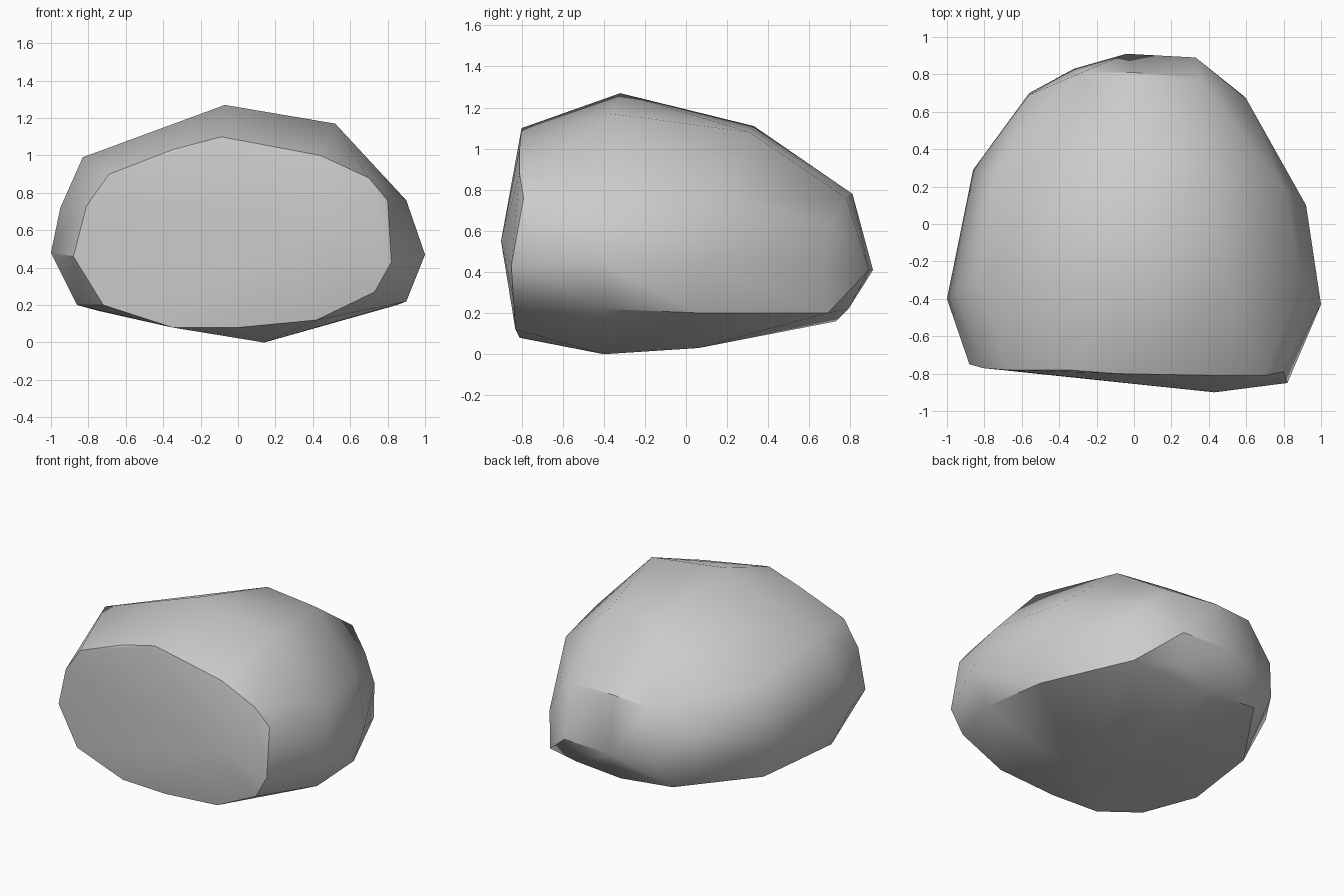
import bpy
import bmesh
import math

# Remove the default object
default_cube = bpy.data.objects.get("Cube")
if default_cube:
    bpy.data.objects.remove(default_cube, do_unlink=True)


def make_material(name, colour):
    material = bpy.data.materials.new(name)
    material.use_nodes = True
    material.diffuse_color = colour
    shader = material.node_tree.nodes["Principled BSDF"]
    shader.inputs["Base Color"].default_value = colour
    return material


# Flat, slightly bulging front facet
front_facet = [
    (-.88, -.75, .46), (-.81, -.77, .73), (-.69, -.78, .9), (-.35, -.78, 1.03),
    (-.09, -.8, 1.1), (.44, -.81, 1), (.7, -.81, .88), (.8, -.79, .76),
    (.82, -.85, .43), (.73, -.84, .27), (.42, -.83, .12), (0, -.81, .08),
    (-.35, -.79, .08), (-.72, -.77, .2), (.43, -.9, .55),
]

# Widest ring, with the summit and the resting point
belly_ring = [
    (-1, -.4, .48), (-.95, -.36, .72), (-.83, -.3, .99), (-.07, -.32, 1.27),
    (.52, -.36, 1.17), (.9, -.3, .76), (1, -.43, .47), (.9, -.4, .22),
    (.14, -.4, 0), (-.86, -.4, .2),
]

# Ring behind the summit
shoulder_ring = [
    (-.86, .29, .47), (-.75, .25, .85), (0, .33, 1.11), (.4, .31, 1.08),
    (.8, .2, .75), (.92, .1, .45), (.85, .08, .2), (.06, .06, .03),
    (-.75, .2, .17),
]

# Rim and ridge of the blunt back end
back_rim = [
    (-.56, .69, .6), (-.28, .81, .76), (0, .81, .78), (.35, .78, .76),
    (.5, .71, .63), (.6, .67, .46), (.58, .69, .2), (.3, .79, .22),
    (0, .73, .16), (-.4, .72, .2), (-.56, .7, .35),
]
back_ridge = [(-.32, .83, .4), (-.04, .91, .41), (.33, .89, .41)]


def build_boulder(name, rings, material):
    """Wrap the chiselled rings in one closed convex skin."""
    bm = bmesh.new()
    for ring in rings:
        for point in ring:
            bm.verts.new(point)
    hull = bmesh.ops.convex_hull(bm, input=bm.verts[:], use_existing_faces=False)
    leftovers = {item for key in ("geom_interior", "geom_unused")
                 for item in hull[key] if isinstance(item, bmesh.types.BMVert)}
    bmesh.ops.delete(bm, geom=list(leftovers), context="VERTS")
    bmesh.ops.recalc_face_normals(bm, faces=bm.faces[:])

    mesh = bpy.data.meshes.new(name)
    bm.to_mesh(mesh)
    bm.free()
    mesh.materials.append(material)
    boulder = bpy.data.objects.new(name, mesh)
    bpy.context.collection.objects.link(boulder)
    return boulder


stone_grey = make_material("stone grey", (.6, .6, .6, 1))
boulder = build_boulder(
    "boulder",
    [front_facet, belly_ring, shoulder_ring, back_rim, back_ridge],
    stone_grey,
)

# Soft shading across the skin, crisp edges round the facets
bpy.ops.object.select_all(action="DESELECT")
boulder.select_set(True)
bpy.context.view_layer.objects.active = boulder
bpy.ops.object.shade_smooth_by_angle(angle=math.radians(35))
